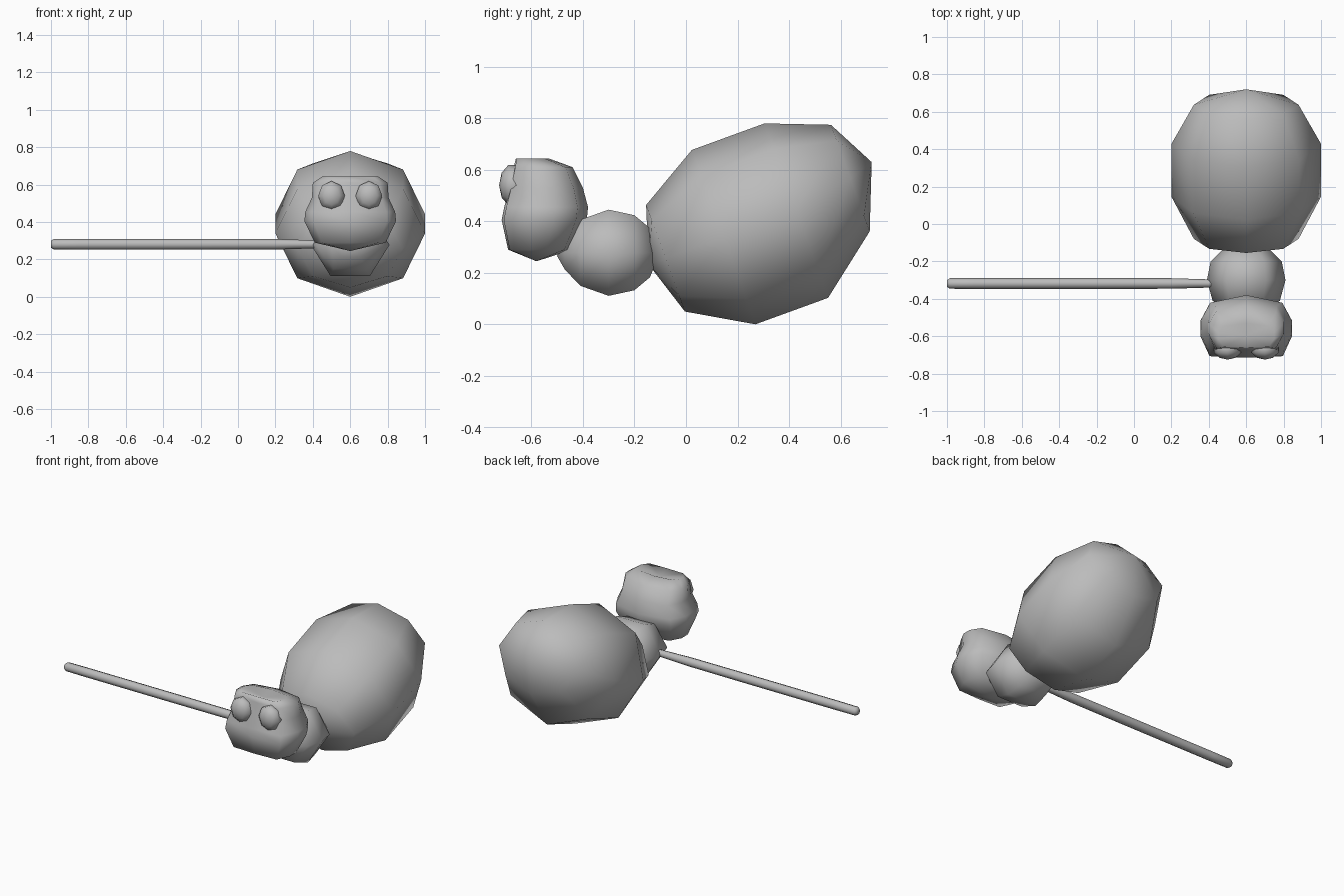
import bpy, bmesh, math
from mathutils import Vector, Matrix

if "Cube" in bpy.data.objects:
    bpy.data.objects.remove(bpy.data.objects["Cube"])

grey = bpy.data.materials.new("grey")
grey.diffuse_color = (0.5, 0.5, 0.5, 1)
grey.use_nodes = True
grey.node_tree.nodes["Principled BSDF"].inputs["Base Color"].default_value = grey.diffuse_color
CX = 0.6  # centre line of the body


def loft(name, rings, start=None, end=None):
    """Skin a stack of equal point rings, closing each end on a pole."""
    bm = bmesh.new()
    loops = [[bm.verts.new(p) for p in r] for r in rings]
    n = len(loops[0])
    for a, b in zip(loops, loops[1:]):
        for i in range(n):
            j = (i + 1) % n
            bm.faces.new((a[i], a[j], b[j], b[i]))
    for pole, ring in ((start, loops[0]), (end, loops[-1])):
        if pole is None:
            bm.faces.new(ring)
        else:
            v = bm.verts.new(pole)
            for i in range(n):
                bm.faces.new((ring[i], ring[(i + 1) % n], v))
    bmesh.ops.recalc_face_normals(bm, faces=bm.faces)
    me = bpy.data.meshes.new(name)
    bm.to_mesh(me)
    bm.free()
    me.materials.append(grey)
    for f in me.polygons:
        f.use_smooth = True
    ob = bpy.data.objects.new(name, me)
    bpy.context.collection.objects.link(ob)
    return ob


def circle(n):
    return [(math.cos(2 * math.pi * i / n), math.sin(2 * math.pi * i / n)) for i in range(n)]


# Abdomen: eight-sided egg along a tilted axis
tilt = math.radians(20)
axis = Vector((0, math.cos(tilt), math.sin(tilt)))
up = Vector((0, -math.sin(tilt), math.cos(tilt)))
mid = Vector((CX, 0.287, 0.39))


def abdomen_ring(t, rx, rz, lift=0):
    return [mid + axis * t + up * (lift + rz * s) + Vector((rx * c, 0, 0)) for c, s in circle(8)]


loft("abdomen",
     [abdomen_ring(-0.39, 0.28, 0.22), abdomen_ring(-0.15, 0.4, 0.36),
      abdomen_ring(0.15, 0.4, 0.36), abdomen_ring(0.39, 0.28, 0.22, 0.047)],
     mid + axis * -0.46, mid + axis * 0.489 + up * 0.077)

# Thorax: six-sided ball along y (y, radius x, radius z)
thorax = [(-0.47, 0.1, 0.075), (-0.41, 0.18, 0.148), (-0.3, 0.21, 0.193),
          (-0.2, 0.19, 0.168), (-0.14, 0.13, 0.11)]
loft("thorax", [[(CX + rx * c, y, 0.278 + rz * s) for c, s in circle(6)] for y, rx, rz in thorax],
     (CX, -0.5, 0.265), (CX, -0.1, 0.278))

# Head: flat-fronted outline stacked in z (z, half width, front y, back y)
half = [(0, 1), (0.8, 0.75), (1, 0.2), (1, -0.3), (0.8, -0.95), (0, -1)]
outline = half + [(-x, y) for x, y in half[-2:0:-1]]
head = [(0.29, 0.19, -0.69, -0.44), (0.405, 0.245, -0.715, -0.385), (0.455, 0.24, -0.705, -0.38),
        (0.53, 0.205, -0.685, -0.4), (0.61, 0.2, -0.668, -0.44), (0.643, 0.15, -0.66, -0.53)]
loft("head", [[(CX + w * x, (f + b) / 2 + (b - f) / 2 * y, z) for x, y in outline]
              for z, w, f, b in head],
     (CX, -0.58, 0.245), (CX, -0.595, 0.615))

# Eyes: low balls set into the face
for side, label in ((-1, "left"), (1, "right")):
    eye = [(math.sin(a) * 0.08, math.cos(a) * 0.055) for a in (math.radians(d) for d in (35, 70, 110, 145))]
    c = Vector((CX + side * 0.1, -0.67, 0.54))
    loft(label + "_eye",
         [[c + Vector((r * 0.95 * u, -d, r * 1.05 * v)) for u, v in circle(8)] for r, d in eye],
         c + Vector((0, -0.055, 0)), c + Vector((0, 0.055, 0)))

# Leg: one straight rod out to the side (x, radius)
leg = [(-1, 0.018), (-0.985, 0.028), (-0.85, 0.029), (-0.2, 0.029), (0.2, 0.028), (0.4, 0.022), (0.5, 0.02)]
loft("leg", [[(x, -0.318 + r * c, 0.281 + r * s) for c, s in circle(8)] for x, r in leg])
